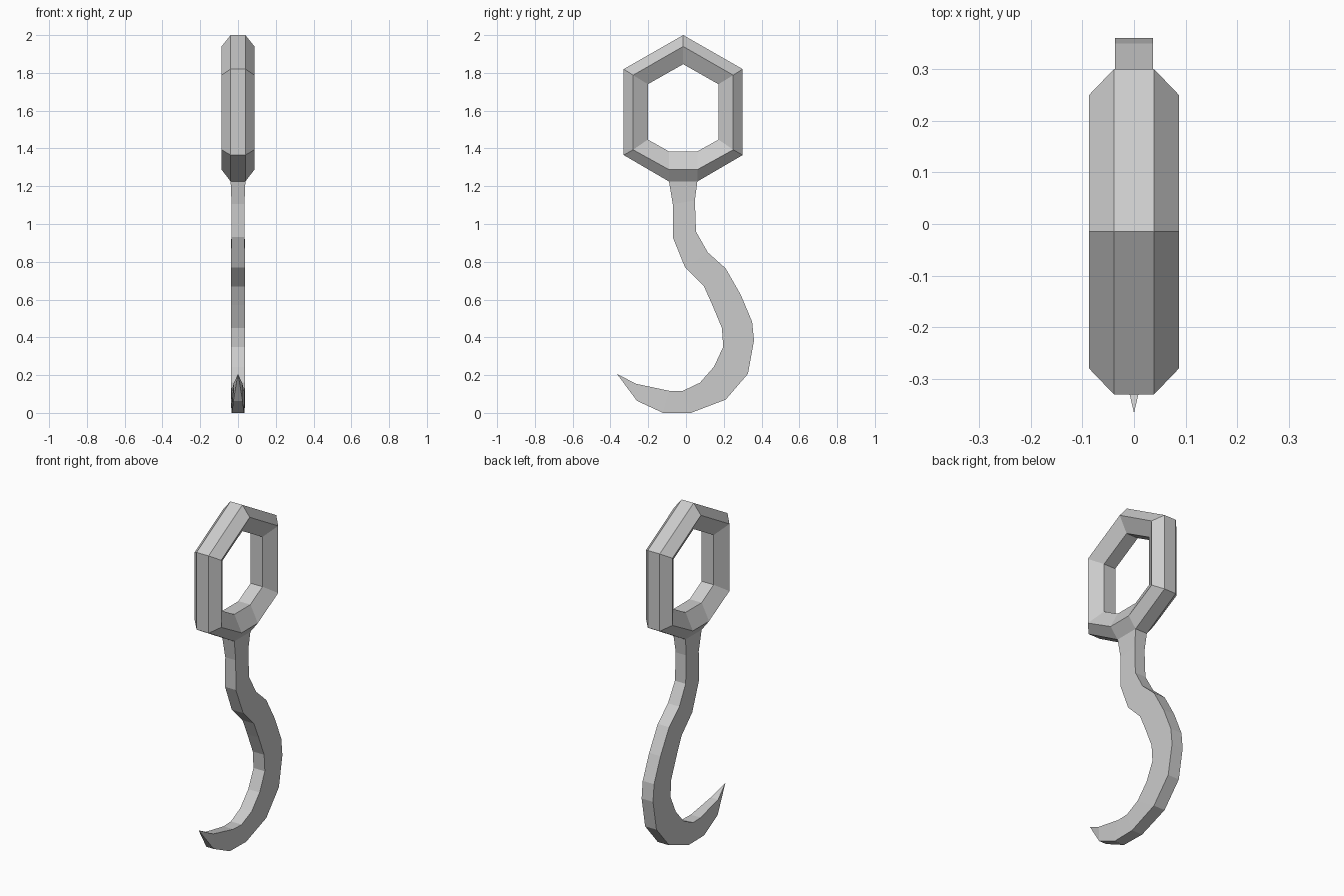
import bpy, bmesh

cube = bpy.data.objects.get("Cube")
if cube:
    bpy.data.objects.remove(cube, do_unlink=True)

# Single grey metal
steel = bpy.data.materials.new("grey_metal")
steel.use_nodes = True
grey = (0.6, 0.6, 0.6, 1)
steel.diffuse_color = grey
steel.node_tree.nodes["Principled BSDF"].inputs["Base Color"].default_value = grey


def loft(name, sections, closed=False, tip=None):
    """Skin equal-sized point loops; close them into a ring, or cap / end in a tip."""
    bm = bmesh.new()
    loops = [[bm.verts.new(p) for p in s] for s in sections]
    n = len(loops[0])
    pairs = list(zip(loops, loops[1:]))
    if closed:
        pairs.append((loops[-1], loops[0]))
    for a, b in pairs:
        for i in range(n):
            j = (i + 1) % n
            bm.faces.new((a[i], a[j], b[j], b[i]))
    if tip:
        bm.faces.new(loops[0])
        end = bm.verts.new(tip)
        for i in range(n):
            bm.faces.new((loops[-1][i], loops[-1][(i + 1) % n], end))
    bmesh.ops.recalc_face_normals(bm, faces=bm.faces)
    mesh = bpy.data.meshes.new(name)
    bm.to_mesh(mesh)
    bm.free()
    mesh.materials.append(steel)
    obj = bpy.data.objects.new(name, mesh)
    bpy.context.collection.objects.link(obj)
    return obj


# Handle ring: seven-cornered outline, pointed on top with a short flat base
CENTRE, BASE = -0.015, 0.075


def outline(x, half, top, shoulder, lower, bottom):
    side = [(half, shoulder), (half, lower), (BASE, bottom)]
    pts = [(0, top)] + side + [(-y, z) for y, z in reversed(side)]
    return [(x, CENTRE + y, z) for y, z in pts]


outer = (0.315, 2.0, 1.82, 1.365, 1.225)
middle = (0.265, 1.94, 1.788, 1.393, 1.288)
inner = (0.187, 1.846, 1.74, 1.447, 1.384)
FLAT, WIDE = 0.039, 0.087
profile = [(FLAT, outer), (WIDE, middle), (FLAT, inner),
           (-FLAT, inner), (-WIDE, middle), (-FLAT, outer)]
loft("handle_ring", [outline(x, *o) for x, o in profile], closed=True)

# Hook blade: inner edge (y, z), outer edge (y, z), half thickness
stations = [
    ((-0.09, 1.225), (0.06, 1.225), 0.039),
    ((-0.07, 1.105), (0.047, 1.125), 0.034),
    ((-0.07, 0.93), (0.053, 0.96), 0.035),
    ((-0.005, 0.77), (0.115, 0.85), 0.037),
    ((0.095, 0.67), (0.21, 0.765), 0.037),
    ((0.14, 0.57), (0.29, 0.625), 0.037),
    ((0.19, 0.45), (0.35, 0.483), 0.037),
    ((0.197, 0.35), (0.36, 0.383), 0.037),
    ((0.148, 0.244), (0.328, 0.207), 0.037),
    ((0.074, 0.16), (0.21, 0.07), 0.037),
    ((-0.016, 0.117), (0.026, 0.0), 0.035),
    ((-0.09, 0.117), (-0.122, 0.0), 0.032),
    ((-0.265, 0.154), (-0.26, 0.064), 0.024),
]
loft("hook_blade",
     [[(-w, *a), (w, *a), (w, *b), (-w, *b)] for a, b, w in stations],
     tip=(0, -0.366, 0.207))
